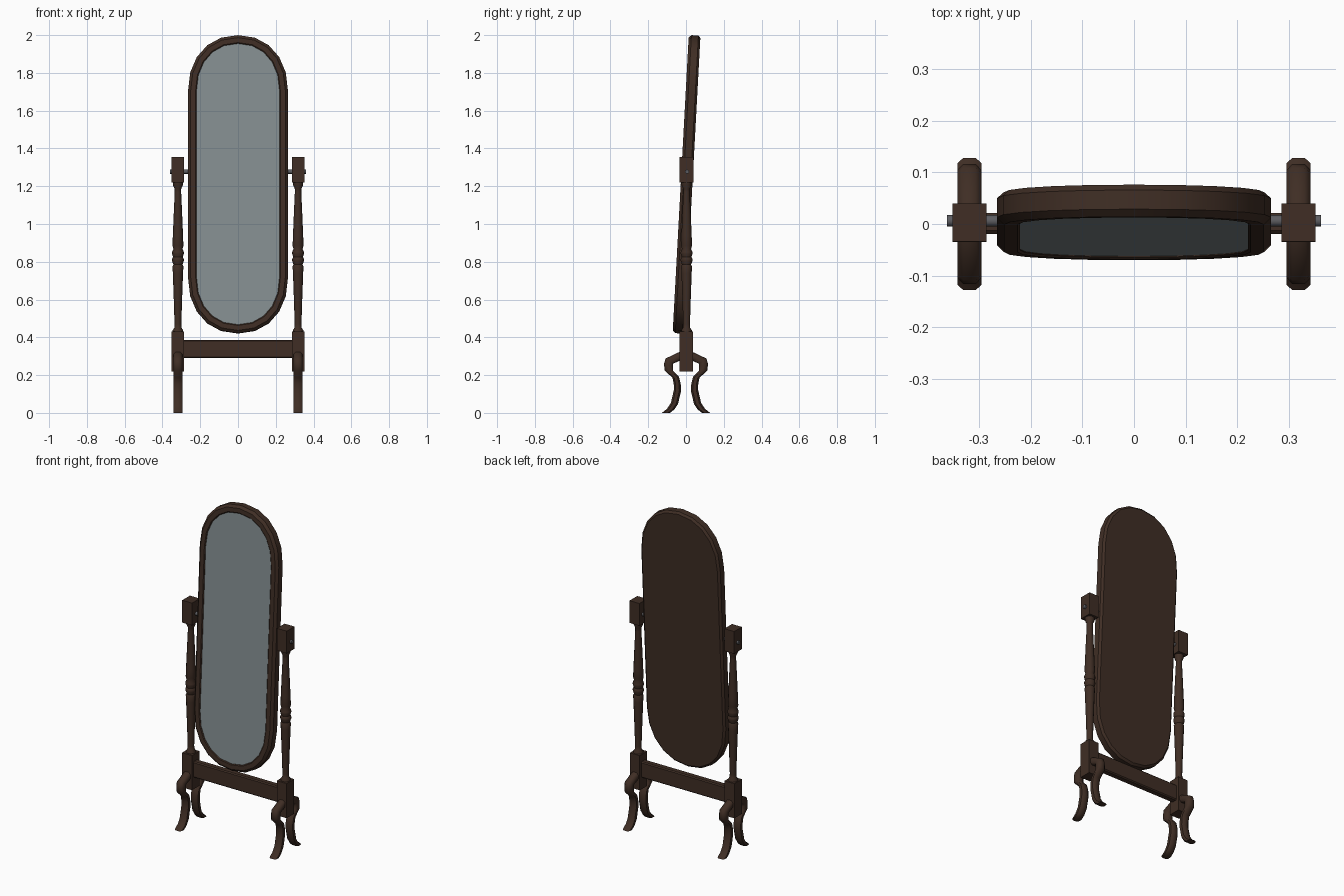
import bpy, bmesh, math

if "Cube" in bpy.data.objects:
    bpy.data.objects.remove(bpy.data.objects["Cube"])


def material(name, rgb):
    m = bpy.data.materials.new(name)
    m.diffuse_color = (*rgb, 1)
    m.use_nodes = True
    m.node_tree.nodes["Principled BSDF"].inputs["Base Color"].default_value = m.diffuse_color
    return m


WOOD = material("dark_wood", (0.050, 0.027, 0.018))
GLASS = material("mirror_glass", (0.235, 0.275, 0.285))
METAL = material("grey_metal", (0.11, 0.11, 0.12))
POST_X, POST_Y = 0.318, 0.003


def finish(name, bm, mat, angle=35):
    bmesh.ops.recalc_face_normals(bm, faces=bm.faces)
    me = bpy.data.meshes.new(name)
    bm.to_mesh(me)
    bm.free()
    ob = bpy.data.objects.new(name, me)
    bpy.context.collection.objects.link(ob)
    me.materials.append(mat)
    bpy.ops.object.select_all(action='DESELECT')
    bpy.context.view_layer.objects.active = ob
    ob.select_set(True)
    bpy.ops.object.shade_smooth_by_angle(angle=math.radians(angle))
    return ob


def loft(name, rings, mat, cap_start=True, cap_end=True, angle=35):
    """Skin closed rings of equal length."""
    bm = bmesh.new()
    vs = [[bm.verts.new(p) for p in r] for r in rings]
    n = len(vs[0])
    for a, b in zip(vs, vs[1:]):
        for i in range(n):
            j = (i + 1) % n
            bm.faces.new((a[i], a[j], b[j], b[i]))
    if cap_start:
        bm.faces.new(vs[0])
    if cap_end:
        bm.faces.new(vs[-1])
    return finish(name, bm, mat, angle)


def box(name, centre, size, bevel):
    bm = bmesh.new()
    bmesh.ops.create_cube(bm, size=1)
    for v in bm.verts:
        v.co = [c + k * s for c, k, s in zip(centre, v.co, size)]
    if bevel:
        bmesh.ops.bevel(bm, geom=bm.edges[:], offset=bevel, segments=1, affect='EDGES')
    return finish(name, bm, WOOD, 20)


def oval(d, y, seg=10):
    """Long rounded outline, inset by d, at depth y."""
    pts = []
    for k in (0, 1):
        for i in range(seg + 1):
            a = math.pi * (k + i / seg)
            c, s = math.cos(a), math.sin(a)
            x = math.copysign(abs(c) ** 0.92, c) * (0.265 - d)
            z = math.copysign(abs(s) ** 0.92, s) * (0.30 - d)
            pts.append((x, y, z + (0.49 if k == 0 else -0.49)))
    return pts


# Tilted mirror: chamfered frame with closed back, and glass
frame = loft("mirror_frame", [oval(d, y) for d, y in (
    (0.045, -0.022), (0.045, -0.027), (0.040, -0.031), (0.014, -0.031), (0, -0.017),
    (0, 0.020), (0.012, 0.031))], WOOD, cap_start=False, angle=30)
bm = bmesh.new()
bm.faces.new([bm.verts.new(p) for p in oval(0.044, -0.025)])
glass = finish("mirror_glass", bm, GLASS)
if glass.data.polygons[0].normal.y > 0:
    glass.data.flip_normals()
for ob in (frame, glass):
    ob.location = (0, POST_Y, 1.21)
    ob.rotation_euler.x = math.radians(-3.1)

# Turned post profile (radius, height)
PROFILE = [(0.028, 0.425), (0.028, 0.437), (0.019, 0.450), (0.018, 0.47), (0.022, 0.60),
           (0.027, 0.74), (0.029, 0.775), (0.024, 0.785), (0.031, 0.805), (0.031, 0.815),
           (0.026, 0.825), (0.031, 0.842), (0.031, 0.852), (0.024, 0.868), (0.029, 0.885),
           (0.027, 0.94), (0.022, 1.06), (0.017, 1.17), (0.017, 1.185), (0.026, 1.205),
           (0.026, 1.225)]
# Cabriole leg side outline: outer and inner (y, z) pairs
LEG = [((0.000, 0.335), (0.000, 0.285)), ((0.034, 0.323), (0.034, 0.276)),
       ((0.108, 0.288), (0.069, 0.260)), ((0.116, 0.260), (0.068, 0.245)),
       ((0.114, 0.226), (0.068, 0.222)), ((0.071, 0.185), (0.037, 0.190)),
       ((0.065, 0.155), (0.028, 0.155)), ((0.064, 0.122), (0.026, 0.117)),
       ((0.080, 0.053), (0.042, 0.048)), ((0.100, 0.022), (0.062, 0.018)),
       ((0.128, 0.000), (0.085, 0.000))]


def leg_ring(outer, inner, x, sy):
    # chamfered rectangle spanning the outer and inner edges
    w, pts = 0.0235, []
    for u, t in ((-1, .25), (-.5, 0), (.5, 0), (1, .25), (1, .75), (.5, 1), (-.5, 1), (-1, .75)):
        pts.append((x + u * w, sy * (outer[0] + (inner[0] - outer[0]) * t),
                    outer[1] + (inner[1] - outer[1]) * t))
    return pts


for side, sx in (("left", -1), ("right", 1)):
    x = sx * POST_X
    # Square blocks and turned post
    box(side + "_top_block", (x, POST_Y, 1.287), (0.066, 0.074, 0.135), 0)
    box(side + "_base_block", (x, 0.001, 0.325), (0.066, 0.072, 0.21), 0)
    loft(side + "_turned_post", [[(x + r * math.cos(i * math.tau / 12),
                                   POST_Y + r * math.sin(i * math.tau / 12), z)
                                  for i in range(12)] for r, z in PROFILE], WOOD, angle=40)
    # Pivot pin through the top block into the frame
    loft(side + "_pivot_pin", [[(sx * px, 0.006 + 0.011 * math.cos(i * math.tau / 12),
                                 1.277 + 0.011 * math.sin(i * math.tau / 12))
                                for i in range(12)] for px in (0.25, 0.361)], METAL)
    # Front and back legs
    for end, sy in (("front", -1), ("back", 1)):
        loft(f"{side}_{end}_leg", [leg_ring(o, i, x, sy) for o, i in LEG], WOOD, angle=50)

# Crossbar between the base blocks
box("crossbar", (0, 0.001, 0.338), (0.60, 0.04, 0.097), 0.006)
